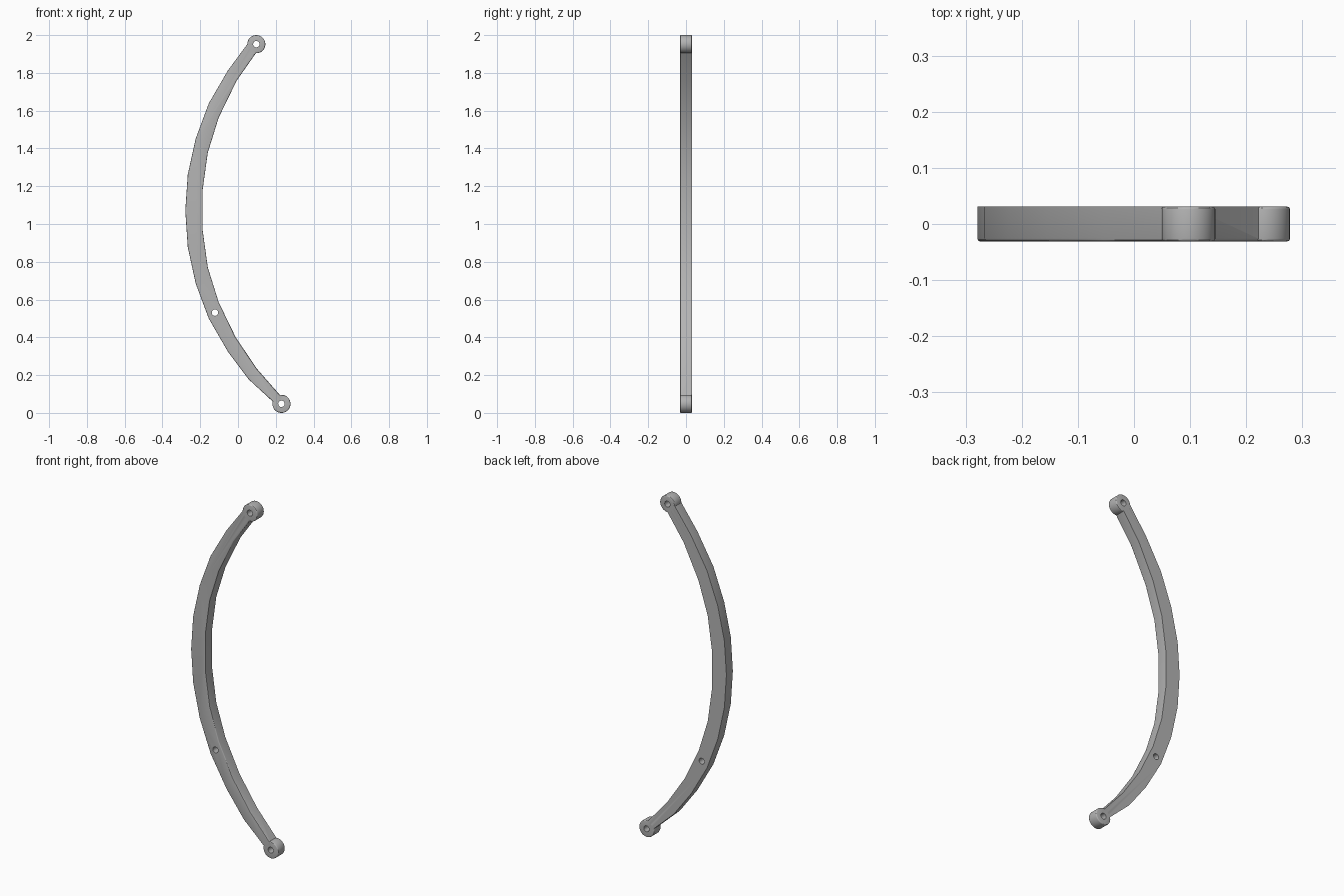
import bpy, bmesh, math
from mathutils import Matrix

cube = bpy.data.objects.get("Cube")
if cube:
    bpy.data.objects.remove(cube, do_unlink=True)

HALF = 0.031      # half the bar thickness
ROUND = 0.005     # softened edge

grey = bpy.data.materials.new("plain_grey")
grey.use_nodes = True
grey.diffuse_color = (0.45, 0.45, 0.45, 1)
grey.node_tree.nodes["Principled BSDF"].inputs["Base Color"].default_value = (0.45, 0.45, 0.45, 1)


def finish(name, bm):
    bmesh.ops.recalc_face_normals(bm, faces=bm.faces)
    mesh = bpy.data.meshes.new(name)
    bm.to_mesh(mesh)
    bm.free()
    mesh.materials.append(grey)
    ob = bpy.data.objects.new(name, mesh)
    bpy.context.collection.objects.link(ob)
    return ob


def bevel(bm, edges):
    bmesh.ops.bevel(bm, geom=edges, offset=ROUND, segments=3, profile=0.5,
                    affect='EDGES', clamp_overlap=True)


def pin(name, x, z, radius, half, rounded=False):
    """Cylinder lying along y."""
    bm = bmesh.new()
    m = Matrix.Translation((x, 0, z)) @ Matrix.Rotation(math.pi / 2, 4, 'X')
    bmesh.ops.create_cone(bm, cap_ends=True, segments=32, radius1=radius,
                          radius2=radius, depth=2 * half, matrix=m)
    if rounded:
        bevel(bm, [e for e in bm.edges
                   if abs(e.verts[0].co.y - e.verts[1].co.y) < 1e-4])
    return finish(name, bm)


def combine(ob, other, operation):
    """Boolean another part into ob, then discard it."""
    mod = ob.modifiers.new(operation.title(), 'BOOLEAN')
    mod.operation = operation
    mod.solver = 'EXACT'
    mod.object = other
    bpy.context.view_layer.objects.active = ob
    bpy.ops.object.modifier_apply(modifier=mod.name)
    bpy.data.objects.remove(other, do_unlink=True)


# Faceted crescent profile (x, z), from the top down
outer = [(0.064, 1.972), (-0.054, 1.812), (-0.155, 1.638), (-0.224, 1.452),
         (-0.266, 1.262), (-0.279, 1.070), (-0.266, 0.878), (-0.224, 0.685),
         (-0.155, 0.500), (-0.054, 0.325), (0.057, 0.177), (0.195, 0.050)]
inner = [(0.107, 1.922), (-0.007, 1.759), (-0.102, 1.564), (-0.160, 1.378),
         (-0.187, 1.183), (-0.187, 0.966), (-0.160, 0.770), (-0.102, 0.585),
         (-0.012, 0.400), (0.099, 0.235), (0.226, 0.090)]

# Curved bar with softened front edges
bm = bmesh.new()
face = bm.faces.new([bm.verts.new((x, HALF, z)) for x, z in outer + inner[::-1]])
ext = bmesh.ops.extrude_face_region(bm, geom=[face])["geom"]
bmesh.ops.translate(bm, vec=(0, -2 * HALF, 0),
                    verts=[v for v in ext if isinstance(v, bmesh.types.BMVert)])
bmesh.ops.recalc_face_normals(bm, faces=bm.faces)
bevel(bm, [e for e in bm.edges if all(v.co.y < 0 for v in e.verts)])
bar = finish("curved_bar", bm)

# Round eyes on both ends
eyes = {"upper_eye": (0.097, 1.952), "lower_eye": (0.230, 0.048)}
for name, (x, z) in eyes.items():
    combine(bar, pin(name, x, z, 0.048, HALF, True), 'UNION')

# Pin holes through the eyes and the lower part of the bar
for x, z in [*eyes.values(), (-0.122, 0.531)]:
    combine(bar, pin("hole_cutter", x, z, 0.017, 0.1), 'DIFFERENCE')

bpy.ops.object.select_all(action='DESELECT')
bar.select_set(True)
bpy.context.view_layer.objects.active = bar
bpy.ops.object.shade_smooth_by_angle(angle=math.radians(30))
